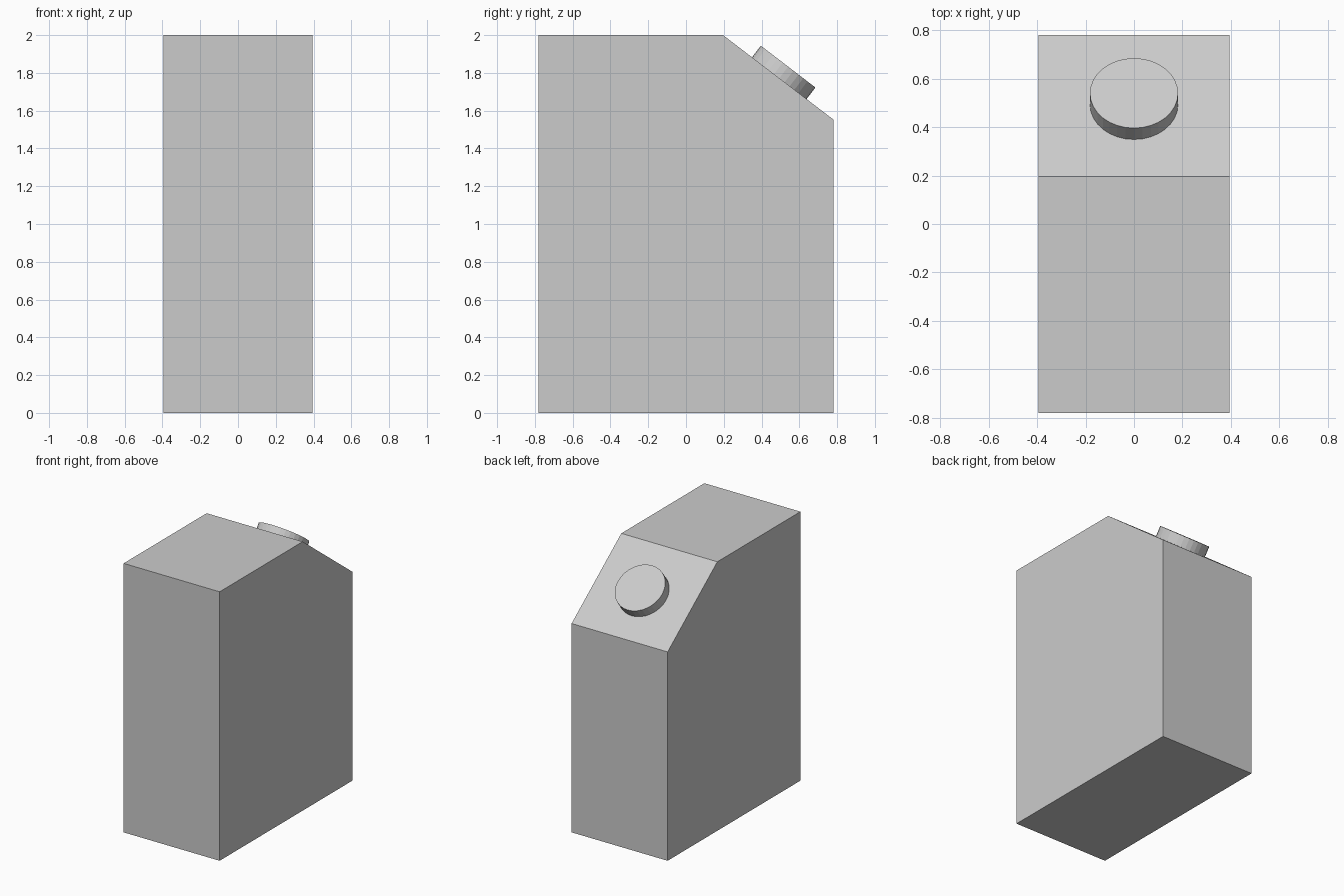
import bpy, bmesh
from mathutils import Vector, Matrix

if "Cube" in bpy.data.objects:
    bpy.data.objects.remove(bpy.data.objects["Cube"])

HALF_X, HALF_Y = 0.395, 0.78
SLOPE_TOP = Vector((0, 0.196, 2.0))
SLOPE_LOW = Vector((0, HALF_Y, 1.553))


def finish(bm, name):
    bmesh.ops.recalc_face_normals(bm, faces=bm.faces)
    mesh = bpy.data.meshes.new(name)
    bm.to_mesh(mesh)
    bm.free()
    obj = bpy.data.objects.new(name, mesh)
    bpy.context.collection.objects.link(obj)
    return obj


# Container body: side profile extruded across the width
profile = [(-HALF_Y, 0), (HALF_Y, 0), SLOPE_LOW.yz, SLOPE_TOP.yz, (-HALF_Y, 2)]
bm = bmesh.new()
side = bm.faces.new([bm.verts.new((-HALF_X, y, z)) for y, z in profile])
ext = bmesh.ops.extrude_face_region(bm, geom=[side])
bmesh.ops.translate(bm, vec=(2 * HALF_X, 0, 0),
                    verts=[v for v in ext["geom"] if isinstance(v, bmesh.types.BMVert)])
finish(bm, "container_body")

# Round cap seated on the sloped face
slope = (SLOPE_LOW - SLOPE_TOP).normalized()
normal = Vector((0, -slope.z, slope.y))
height = 0.077
center = SLOPE_TOP.lerp(SLOPE_LOW, 0.51) + normal * height / 2
bm = bmesh.new()
bmesh.ops.create_cone(bm, cap_ends=True, segments=32, radius1=0.182, radius2=0.182, depth=height)
cap = finish(bm, "cap")
cap.matrix_world = Matrix.Translation(center) @ normal.to_track_quat('Z', 'Y').to_matrix().to_4x4()
